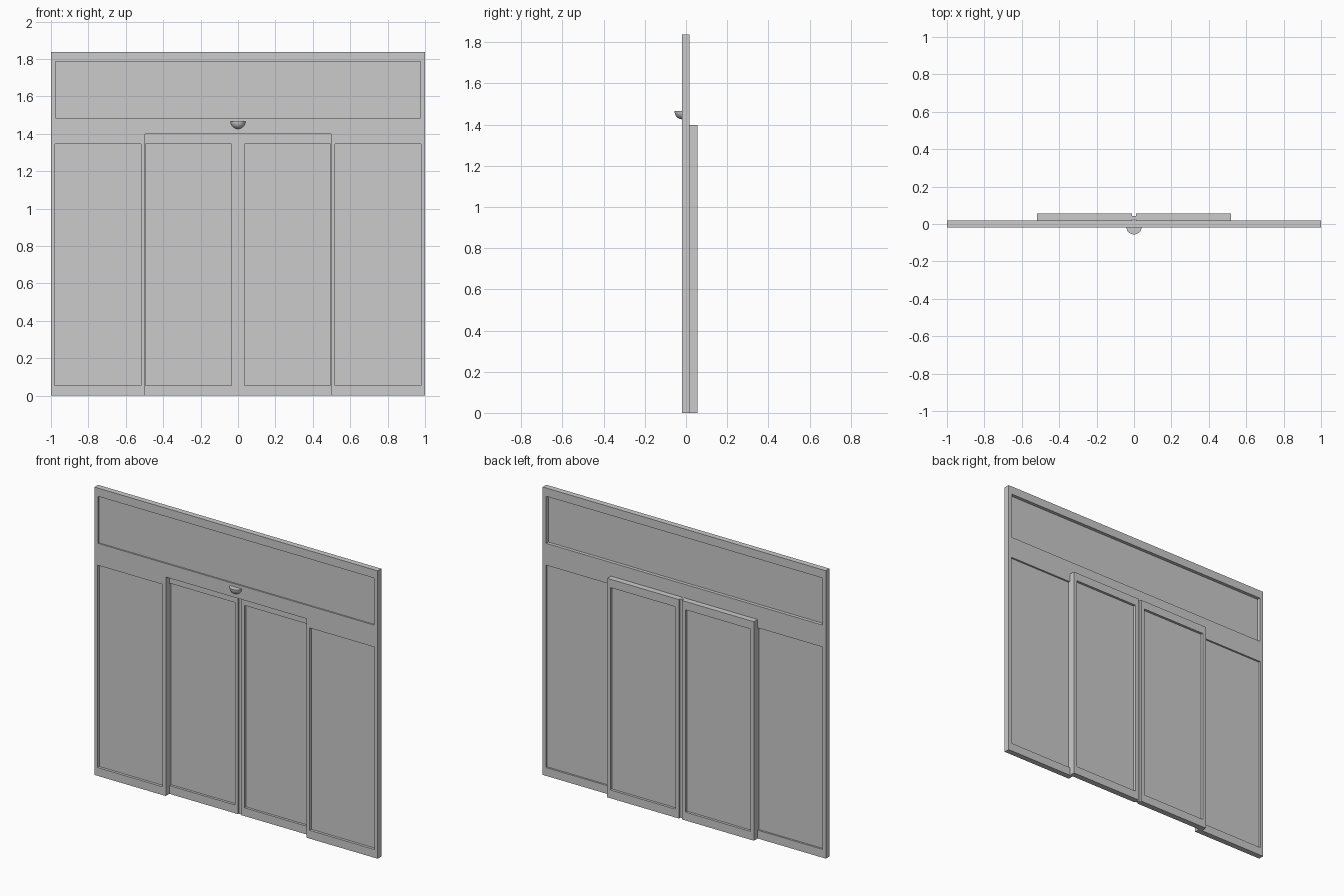
import bpy, bmesh
from mathutils import Vector

if "Cube" in bpy.data.objects:
    bpy.data.objects.remove(bpy.data.objects["Cube"])

FRONT, MID, BACK = -0.019, 0.0175, 0.055   # front face, leaf interface, back face
H, DOOR = 1.838, 1.398                     # overall height, door height


def finish(name, bm):
    bmesh.ops.recalc_face_normals(bm, faces=bm.faces[:])
    me = bpy.data.meshes.new(name)
    bm.to_mesh(me)
    bm.free()
    ob = bpy.data.objects.new(name, me)
    bpy.context.collection.objects.link(ob)
    return ob


def box(name, x, y, z):
    bm = bmesh.new()
    bmesh.ops.create_cube(bm, size=1)
    for v in bm.verts:
        v.co = Vector([(r[0] + r[1]) / 2 + c * (r[1] - r[0])
                       for c, r in zip(v.co, (x, y, z))])
    return finish(name, bm)


def frame(name, x, y, z, mx, mb, mt):
    """Rectangular ring with side, bottom and top margins."""
    bm = bmesh.new()
    loops = []
    for yy in y:
        for a, b, c in ((0, 0, 0), (mx, mb, mt)):
            loops.append([bm.verts.new((px, yy, pz)) for px, pz in (
                (x[0] + a, z[0] + b), (x[1] - a, z[0] + b),
                (x[1] - a, z[1] - c), (x[0] + a, z[1] - c))])
    fo, fi, bo, bi = loops
    for p, q in ((fo, fi), (bo, bi), (fo, bo), (fi, bi)):
        for i in range(4):
            j = (i + 1) % 4
            bm.faces.new((p[i], p[j], q[j], q[i]))
    return finish(name, bm)


def glazed(name, x, y, z, glass, mx, mb, mt):
    frame(name + "_frame", x, y, z, mx, mb, mt)
    box(name + "_glass", (x[0] + mx, x[1] - mx), glass, (z[0] + mb, z[1] - mt))


# Header with transom window
glazed("transom", (-1, 1), (FRONT, MID), (DOOR, H), (-0.010, -0.004), 0.025, 0.087, 0.053)

# Fixed side leaves and sliding leaves, left and right
for side, s in (("left", -1), ("right", 1)):
    glazed(side + "_fixed_leaf", sorted((s * 0.497, s)), (FRONT, MID), (0, DOOR),
           (-0.002, 0.006), 0.022, 0.053, 0.053)
    glazed(side + "_sliding_leaf", sorted((s * 0.012, s * 0.518)), (MID, BACK), (0, DOOR),
           (0.033, 0.039), 0.023, 0.053, 0.053)

# Seal between the sliding leaves
box("centre_seal", (-0.012, 0.012), (0.025, 0.042), (0, DOOR))

# Motion sensor: quarter sphere with flat top
bm = bmesh.new()
bmesh.ops.create_uvsphere(bm, u_segments=32, v_segments=16, radius=0.04)
for axis in ((0, 1, 0), (0, 0, 1)):
    cut = bmesh.ops.bisect_plane(bm, geom=bm.verts[:] + bm.edges[:] + bm.faces[:],
                                 plane_co=(0, 0, 0), plane_no=axis, clear_outer=True)
    bmesh.ops.holes_fill(bm, edges=[e for e in bm.edges if e.is_boundary])
bmesh.ops.scale(bm, vec=(1, 0.92, 1), verts=bm.verts[:])
bmesh.ops.translate(bm, vec=(0, FRONT, 1.466), verts=bm.verts[:])
sensor = finish("motion_sensor", bm)
bpy.context.view_layer.objects.active = sensor
sensor.select_set(True)
bpy.ops.object.shade_smooth_by_angle()
